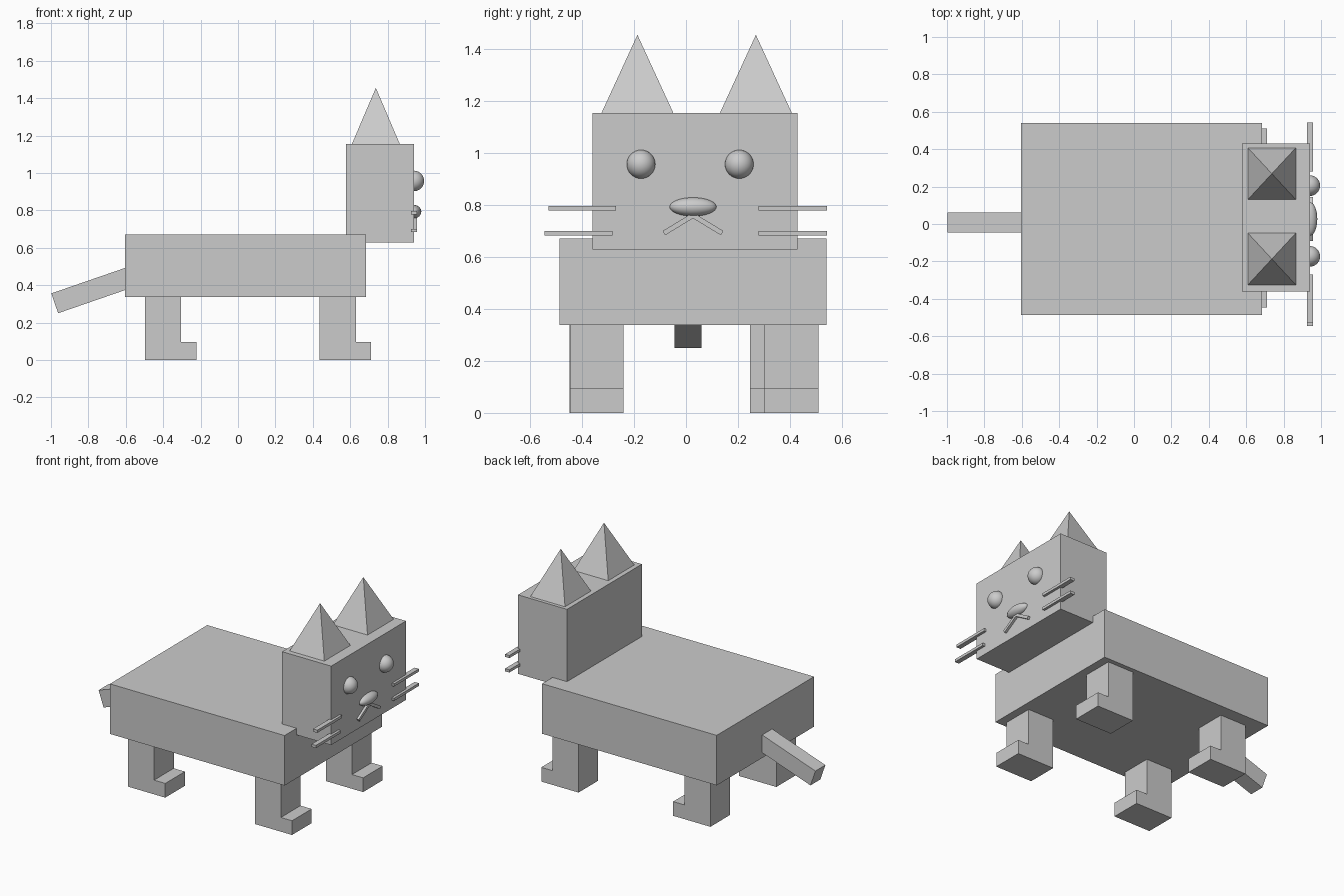
import bpy
import bmesh
from math import atan2, hypot
from mathutils import Matrix, Vector

cube = bpy.data.objects.get("Cube")
if cube:
    bpy.data.objects.remove(cube, do_unlink=True)

# Single colour
grey = bpy.data.materials.new("plain grey")
grey.use_nodes = True
colour = (0.6, 0.6, 0.6, 1)
grey.diffuse_color = colour
grey.node_tree.nodes["Principled BSDF"].inputs["Base Color"].default_value = colour


def finish(name, bm, smooth=False):
    bmesh.ops.recalc_face_normals(bm, faces=bm.faces)
    for face in bm.faces:
        face.smooth = smooth
    mesh = bpy.data.meshes.new(name)
    bm.to_mesh(mesh)
    bm.free()
    mesh.materials.append(grey)
    obj = bpy.data.objects.new(name, mesh)
    bpy.context.collection.objects.link(obj)
    return obj


def box(name, low, high):
    low, high = Vector(low), Vector(high)
    bm = bmesh.new()
    bmesh.ops.create_cube(bm, size=1, matrix=Matrix.Translation((low + high) / 2)
                          @ Matrix.Diagonal((*(high - low), 1)))
    return finish(name, bm)


def bar(name, start, end, width, depth, axis):
    """Box running between two points, turned about the X or Y axis."""
    start, end = Vector(start), Vector(end)
    d = end - start
    bm = bmesh.new()
    if axis == "Y":
        turn = Matrix.Rotation(-atan2(d.z, d.x), 4, "Y")
        size = (d.length, depth, width)
    else:
        turn = Matrix.Rotation(atan2(d.z, d.y), 4, "X")
        size = (depth, d.length, width)
    bmesh.ops.create_cube(bm, size=1, matrix=Matrix.Translation((start + end) / 2)
                          @ turn @ Matrix.Diagonal((*size, 1)))
    return finish(name, bm)


def ellipsoid(name, centre, radii):
    bm = bmesh.new()
    bmesh.ops.create_uvsphere(bm, u_segments=32, v_segments=16, radius=1,
                              matrix=Matrix.Translation(centre)
                              @ Matrix.Diagonal((*radii, 1)))
    return finish(name, bm, smooth=True)


def leg(name, x, y):
    """L-shaped side profile with the foot pointing forward, extruded across."""
    profile = [(0, 0), (0.275, 0), (0.275, 0.095), (0.193, 0.095), (0.193, 0.34), (0, 0.34)]
    bm = bmesh.new()
    face = bm.faces.new([bm.verts.new((x + px, y, pz)) for px, pz in profile])
    side = bmesh.ops.extrude_face_region(bm, geom=[face])["geom"]
    bmesh.ops.translate(bm, vec=(0, 0.207, 0),
                        verts=[v for v in side if isinstance(v, bmesh.types.BMVert)])
    return finish(name, bm)


def ear(name, x, y, z):
    """Four-sided pyramid."""
    bm = bmesh.new()
    base = [bm.verts.new((x + sx * 0.128, y + sy * 0.138, z))
            for sx, sy in ((-1, -1), (1, -1), (1, 1), (-1, 1))]
    tip = bm.verts.new((x, y, z + 0.3))
    bm.faces.new(base)
    for i in range(4):
        bm.faces.new((base[i], base[(i + 1) % 4], tip))
    return finish(name, bm)


# Body, head and tail
box("body", (-0.605, -0.487, 0.338), (0.685, 0.54, 0.672))
box("head", (0.578, -0.36, 0.628), (0.94, 0.43, 1.155))
bar("tail", (-0.98, 0.008, 0.303), (-0.56, 0.008, 0.448), 0.112, 0.105, "Y")

# Legs
leg("front_right_leg", 0.437, -0.447)
leg("front_left_leg", 0.437, 0.303)
leg("back_right_leg", -0.498, -0.449)
leg("back_left_leg", -0.498, 0.247)

# Ears and eyes
for side, ear_y, eye_y in (("right", -0.187, -0.173), ("left", 0.269, 0.205)):
    ear(side + "_ear", 0.737, ear_y, 1.155)
    ellipsoid(side + "_eye", (0.94, eye_y, 0.957), (0.055, 0.055, 0.055))

# Nose and mouth
ellipsoid("nose", (0.94, 0.027, 0.793), (0.04, 0.09, 0.036))
for side, sign in (("right", -1), ("left", 1)):
    bar(side + "_mouth", (0.942, 0.027 + sign * 0.112, 0.692),
        (0.942, 0.027, 0.76), 0.019, 0.028, "X")

# Whiskers
for name, y0, y1, z in (("upper_right_whisker", -0.53, -0.27, 0.788),
                        ("lower_right_whisker", -0.545, -0.283, 0.692),
                        ("upper_left_whisker", 0.28, 0.542, 0.788),
                        ("lower_left_whisker", 0.28, 0.542, 0.692)):
    box(name, (0.925, y0, z - 0.009), (0.957, y1, z + 0.009))
